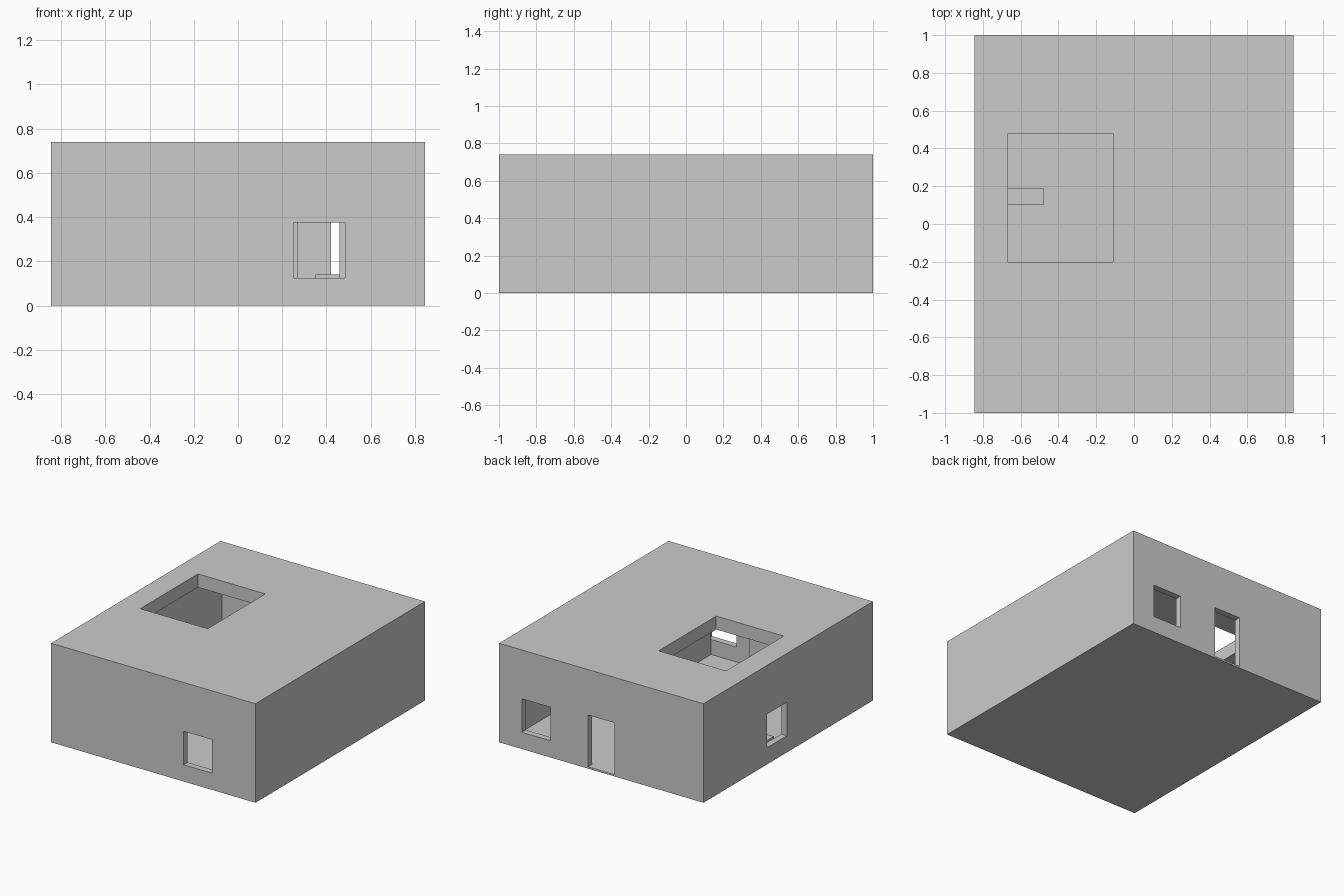
import bpy

if "Cube" in bpy.data.objects:
    bpy.data.objects.remove(bpy.data.objects["Cube"])

def box(name, x, y, z):
    """Axis-aligned box from (min, max) ranges."""
    bpy.ops.mesh.primitive_cube_add(size=1, location=[(a + b) / 2 for a, b in (x, y, z)])
    ob = bpy.context.object
    ob.name = name
    ob.scale = [b - a for a, b in (x, y, z)]
    bpy.ops.object.transform_apply(location=True, rotation=False, scale=True)
    return ob

W, L, H, T = 0.845, 1.0, 0.74, 0.047   # half width, half length, height, wall thickness
FLOOR, CEIL = 0.013, 0.64
SILL, HEAD = 0.125, 0.375

# Outer building shell
shell = box("house_shell", (-W, W), (-L, L), (0, H))

# Room void and openings cut from the shell
cutters = [
    box("room_void", (-W + T, W - T), (-L + T, L - T), (FLOOR, CEIL)),
    box("roof_opening", (-0.668, -0.11), (-0.2, 0.48), (0.5, 0.9)),
    box("front_window", (0.25, 0.485), (-1.1, -0.9), (SILL, HEAD)),
    box("back_window", (0.42, 0.657), (0.9, 1.1), (SILL, HEAD)),
    box("back_door", (-0.11, 0.11), (0.9, 1.1), (FLOOR, 0.4)),
    box("left_window", (-0.95, -0.75), (0.015, 0.25), (SILL, HEAD)),
]
bpy.context.view_layer.objects.active = shell
for c in cutters:
    m = shell.modifiers.new(c.name, 'BOOLEAN')
    m.operation = 'DIFFERENCE'
    m.solver = 'EXACT'
    m.object = c
    bpy.ops.object.modifier_apply(modifier=m.name)
for c in cutters:
    bpy.data.objects.remove(c, do_unlink=True)

# Interior partitions
box("right_partition", (0.46, 0.51), (-L + T, 0.1), (FLOOR, CEIL))
box("front_partition", (-W + T, -0.1), (-0.65, -0.6), (FLOOR, CEIL))
box("hall_post", (0.22, 0.27), (0.1, 0.19), (FLOOR, CEIL))

# Low ledges against the side walls
box("left_ledge", (-W + T, -0.48), (0.1, 0.19), (FLOOR, 0.14))
box("right_ledge", (0.35, W - T), (0.1, 0.19), (FLOOR, 0.14))
